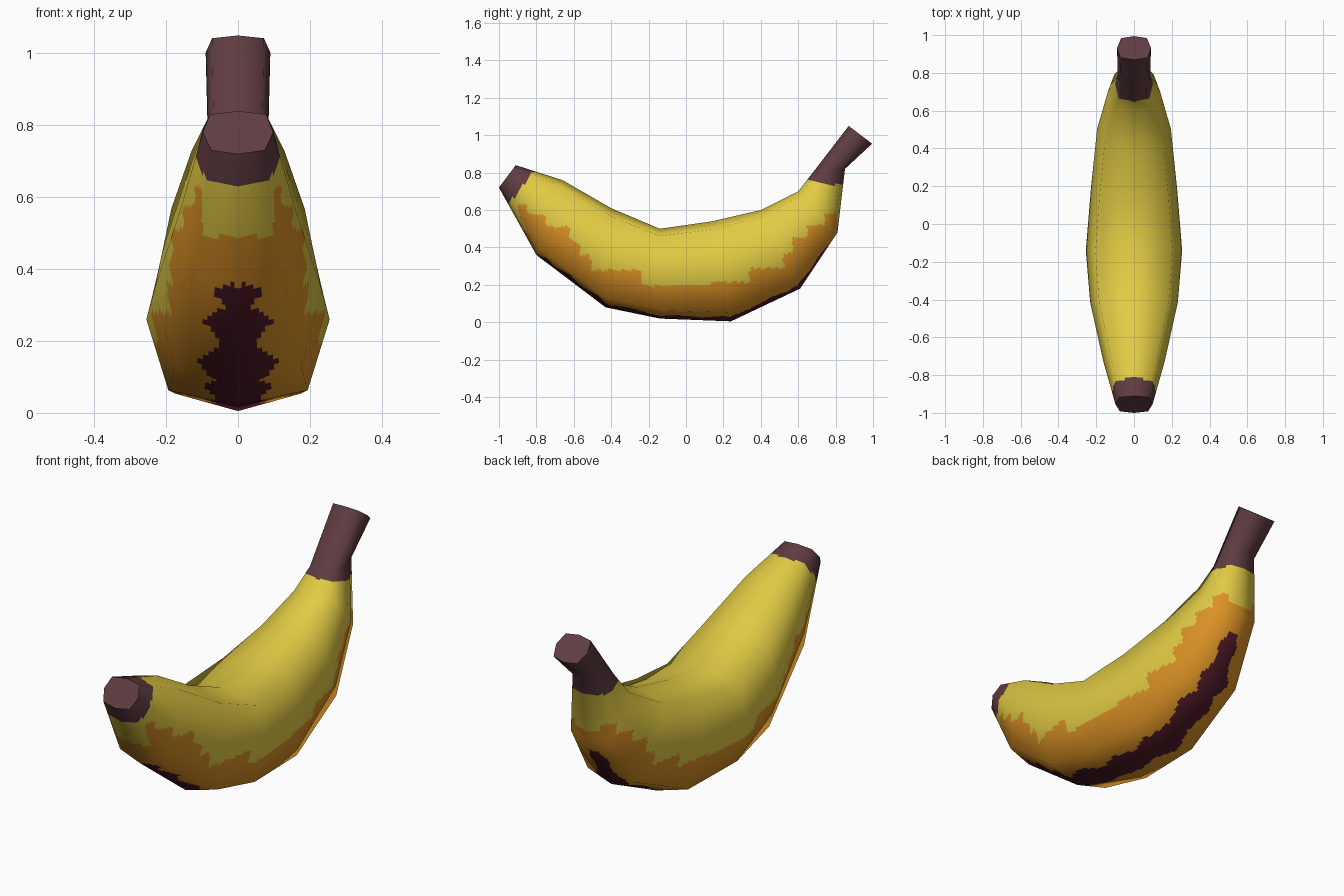
import bpy, bmesh
from mathutils import Vector

if "Cube" in bpy.data.objects:
    bpy.data.objects.remove(bpy.data.objects["Cube"])

# Rings along the fruit: top (y, z), bottom (y, z), half width
RINGS = [
    ((-0.91, 0.84), (-1.00, 0.72), 0.098),
    ((-0.66, 0.76), (-0.80, 0.36), 0.162),
    ((-0.40, 0.61), (-0.43, 0.08), 0.232),
    ((-0.14, 0.50), (-0.14, 0.02), 0.255),
    ((0.14, 0.54), (0.24, 0.005), 0.228),
    ((0.40, 0.60), (0.61, 0.18), 0.195),
    ((0.60, 0.70), (0.81, 0.48), 0.137),
    ((0.67, 0.79), (0.85, 0.82), 0.085),
    ((0.87, 1.05), (0.995, 0.955), 0.09),
]
# Eight-sided cross-section: sideways factor, height factor
SECTION = [(0, 0), (0.76, 0.09), (1, 0.5), (0.8, 0.92), (0, 1),
           (-0.8, 0.92), (-1, 0.5), (-0.76, 0.09)]
N = len(SECTION)
ALONG, AROUND = 20, 12      # fine cells per facet, for the painted patches

# Stepped upper edge of the ripe orange patch: (up to y, height)
STEPS = [(-0.85, 0.63), (-0.75, 0.58), (-0.62, 0.51), (-0.57, 0.43), (-0.51, 0.36),
         (-0.24, 0.28), (0.13, 0.195), (0.34, 0.215), (0.52, 0.29), (0.57, 0.37),
         (0.65, 0.45), (0.74, 0.52), (2, 0.58)]
# Ragged half width of the dark streak along the underside: (y, half width)
STREAK = [(-0.79, 0.02), (-0.74, 0.075), (-0.70, 0.035), (-0.62, 0.095), (-0.56, 0.05),
          (-0.47, 0.11), (-0.41, 0.06), (-0.30, 0.1), (-0.18, 0.06), (-0.05, 0.09),
          (0.08, 0.06), (0.2, 0.1), (0.33, 0.06), (0.46, 0.09), (0.54, 0.055),
          (0.61, 0.09), (0.66, 0.04), (0.71, 0.055), (0.76, 0.02)]


def streak_width(y):
    for (y0, w0), (y1, w1) in zip(STREAK, STREAK[1:]):
        if y0 <= y <= y1:
            return w0 + (w1 - w0) * (y - y0) / (y1 - y0)
    return 0


def colour_index(p, strip):
    """0 yellow, 1 orange, 2 stem brown, 3 dark streak"""
    side = abs(p.x)
    # tip: distance inward from the slanted end; stem: height
    if (p.y + 1.0) * 0.8 - (p.z - 0.72) * 0.6 < 0.095 and p.y < -0.5:
        return 2
    if p.y > 0.6 and p.z > 0.735 + 0.25 * max(0, 0.75 - p.y):
        return 2
    if strip in (0, N - 1) and side < streak_width(p.y):
        return 3
    limit = next(h for y, h in STEPS if p.y <= y)
    if p.y < -0.75 and side < 0.1:
        limit = 0.49
    elif p.y > 0.7 and side < 0.07:
        limit = 0.54
    return 1 if p.z < limit else 0


def material(name, rgb):
    m = bpy.data.materials.new(name)
    m.diffuse_color = (*rgb, 1)
    m.use_nodes = True
    m.node_tree.nodes["Principled BSDF"].inputs["Base Color"].default_value = m.diffuse_color
    return m


# Coarse shell, used for its corner points and smooth normals
coarse = bmesh.new()
grid = []
for top, bottom, w in RINGS:
    t, b = Vector((0, *top)), Vector((0, *bottom))
    grid.append([coarse.verts.new(b.lerp(t, h) + Vector((s * w, 0, 0))) for s, h in SECTION])
for i in range(len(RINGS) - 1):
    for j in range(N):
        k = (j + 1) % N
        coarse.faces.new((grid[i][j], grid[i + 1][j], grid[i + 1][k], grid[i][k]))
coarse.normal_update()


def sample(attr, a, c):
    """Interpolate corner positions or normals at fine row a, column c"""
    i = min(a // ALONG, len(RINGS) - 2)
    j = (c // AROUND) % N
    k = (j + 1) % N
    u, v = a / ALONG - i, (c % AROUND) / AROUND
    get = lambda r, s: getattr(grid[r][s], attr)
    return get(i, j).lerp(get(i, k), v).lerp(get(i + 1, j).lerp(get(i + 1, k), v), u)


# Banana body with tip and stem
rows, cols = (len(RINGS) - 1) * ALONG + 1, N * AROUND
verts = [sample("co", a, c) for a in range(rows) for c in range(cols)]
normals = [sample("normal", a, c).normalized() for a in range(rows) for c in range(cols)]
faces, indices = [], []
for a in range(rows - 1):
    for c in range(cols):
        d = (c + 1) % cols
        f = (a * cols + c, (a + 1) * cols + c, (a + 1) * cols + d, a * cols + d)
        faces.append(f)
        indices.append(colour_index(sum((verts[q] for q in f), Vector()) / 4, c // AROUND))
# flat ends
faces.append(tuple(range(cols)))
faces.append(tuple(reversed(range((rows - 1) * cols, rows * cols))))
indices += [2, 2]

mesh = bpy.data.meshes.new("banana")
mesh.from_pydata([tuple(v) for v in verts], [], faces)
for m in (material("ripe yellow", (0.76, 0.60, 0.058)),
          material("orange patch", (0.72, 0.29, 0.019)),
          material("stem brown", (0.117, 0.046, 0.054)),
          material("dark streak", (0.08, 0.0105, 0.021))):
    mesh.materials.append(m)
for poly, index in zip(mesh.polygons, indices):
    poly.material_index = index
    poly.use_smooth = True
mesh.update()

# Smooth shading along the skin, flat shading on the two ends
loop_normals = []
for poly in mesh.polygons:
    flat = len(poly.vertices) > 4
    for q in poly.vertices:
        loop_normals.append(tuple(poly.normal if flat else normals[q]))
mesh.normals_split_custom_set(loop_normals)
coarse.free()

banana = bpy.data.objects.new("banana", mesh)
bpy.context.collection.objects.link(banana)
